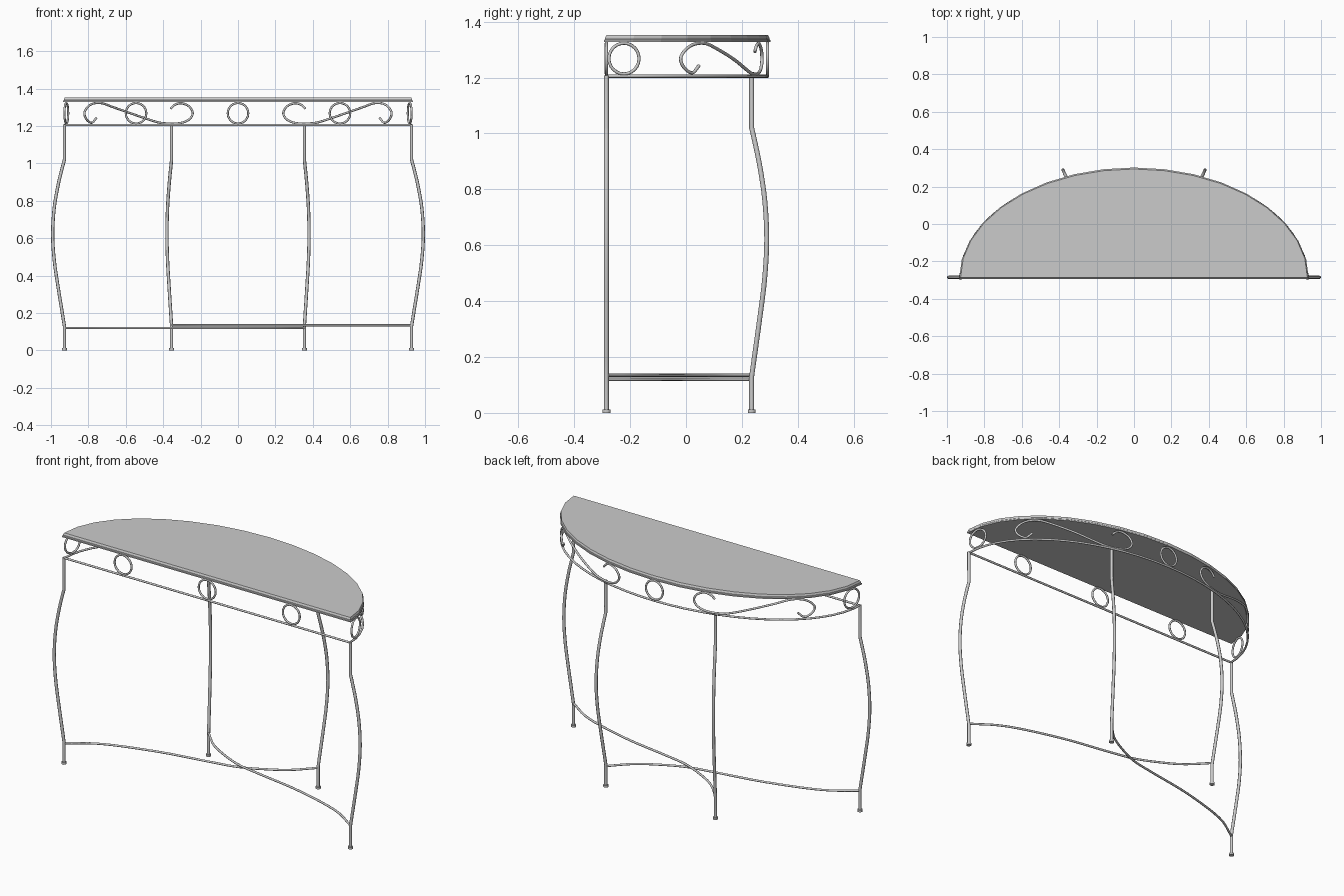
import bpy, bmesh, math
from mathutils import Vector

if "Cube" in bpy.data.objects:
    bpy.data.objects.remove(bpy.data.objects["Cube"])

A, B, Y0 = 0.925, 0.577, -0.285   # half-ellipse plan of the table


def smooth_path(pts, n=5):
    """Catmull-Rom sampling through the given points."""
    p = [Vector(q) for q in pts]
    p = [2 * p[0] - p[1]] + p + [2 * p[-1] - p[-2]]
    out = []
    for i in range(1, len(p) - 2):
        a, b, c, d = p[i - 1:i + 3]
        for k in range(n):
            t = k / n
            out.append(0.5 * (2 * b + (c - a) * t + (2 * a - 5 * b + 4 * c - d) * t * t
                              + (3 * b - a - 3 * c + d) * t ** 3))
    return out + [p[-2]]


def tube(name, pts, r, closed=False):
    cu = bpy.data.curves.new(name, 'CURVE')
    cu.dimensions = '3D'
    cu.bevel_depth = r
    cu.bevel_resolution = 2
    cu.use_fill_caps = True
    sp = cu.splines.new('POLY')
    sp.points.add(len(pts) - 1)
    for s, q in zip(sp.points, pts):
        s.co = (*q, 1)
    sp.use_cyclic_u = closed
    sp.use_smooth = True
    ob = bpy.data.objects.new(name, cu)
    bpy.context.collection.objects.link(ob)
    return ob


def arc_y(x):
    return Y0 + B * math.sqrt(max(0, 1 - (x / A) ** 2))


def outline(a, b, y0, n):
    return [(a * math.cos(math.pi * i / n), y0 + b * math.sin(math.pi * i / n)) for i in range(n + 1)]


# Table top: stepped half-ellipse slab
bm = bmesh.new()
loops = []
for off, z in [(0.008, 1.328), (0.008, 1.335), (0.004, 1.338), (0.004, 1.344), (0.0, 1.352)]:
    loops.append([bm.verts.new((x, y, z)) for x, y in
                  outline(A + 0.002 + off, B + 0.002 + 2 * off, Y0 - off, 18)])
for lo, hi in zip(loops, loops[1:]):
    for i in range(len(lo)):
        j = (i + 1) % len(lo)
        bm.faces.new((lo[i], lo[j], hi[j], hi[i]))
bm.faces.new(loops[-1])
bm.faces.new(loops[0][::-1])
bmesh.ops.recalc_face_normals(bm, faces=bm.faces)
me = bpy.data.meshes.new("table_top")
bm.to_mesh(me)
bm.free()
bpy.context.collection.objects.link(bpy.data.objects.new("table_top", me))

# Lower apron frame: straight front bar and curved back bar
tube("apron_front_bar", [(-A, Y0, 1.205), (A, Y0, 1.205)], 0.006)
tube("apron_curved_bar", [(x, y, 1.205) for x, y in outline(A, B, Y0, 30)], 0.006)

# Legs: (height, outward bulge fraction)
LEG = [(1.02, 0), (0.96, 0.25), (0.88, 0.55), (0.76, 0.87), (0.62, 1), (0.48, 0.86), (0.34, 0.54), (0.13, 0)]


def leg(name, x, y, bx, by):
    mid = smooth_path([(x + bx * f, y + by * f, z) for z, f in LEG], 4)
    tube(name, [(x, y, 1.208)] + mid + [(x, y, 0.005)], 0.0088)
    bpy.ops.mesh.primitive_cylinder_add(vertices=12, radius=0.014, depth=0.012, location=(x, y, 0.006))
    bpy.context.object.name = name + "_foot"


# Scroll in the apron: (x, z), wrapped on the curved plan
SCROLL = [(.36, 1.292), (.34, 1.312), (.305, 1.322), (.262, 1.305), (.242, 1.268), (.265, 1.232),
          (.32, 1.214), (.40, 1.215), (.46, 1.229), (.56, 1.263), (.66, 1.298), (.735, 1.323),
          (.79, 1.313), (.82, 1.275), (.812, 1.238), (.783, 1.217), (.757, 1.243)]

# Stretcher plan from a front leg to the opposite back leg
STRETCHER = [(-.928, -.285), (-.75, -.175), (-.45, -.085), (-.16, -.033), (0, .0),
             (.14, .062), (.25, .13), (.355, .235)]


def ring(name, c, tangent):
    t = Vector(tangent).normalized()
    tube(name, [Vector(c) + 0.055 * (math.cos(a) * t + math.sin(a) * Vector((0, 0, 1)))
                for a in (2 * math.pi * i / 24 for i in range(24))], 0.0058, True)


for side, s in (("left", -1), ("right", 1)):
    leg(f"front_leg_{side}", s * 0.928, Y0, s * 0.063, 0)
    leg(f"back_leg_{side}", s * 0.355, 0.235, s * 0.025, 0.054)
    tube(f"scroll_{side}", smooth_path([(s * x, arc_y(x), z) for x, z in SCROLL]), 0.006)
    z = 0.12 if s < 0 else 0.135
    tube(f"stretcher_{side}", smooth_path([(-s * x, y, z) for x, y in STRETCHER]
                                          if s > 0 else [(x, y, z) for x, y in STRETCHER]), 0.0062)
    ring(f"front_ring_{side}", (s * 0.545, Y0, 1.268), (1, 0, 0))
    ring(f"side_ring_{side}", (s * 0.918, -0.222, 1.268), (-s * 0.19, 1, 0))

ring("front_ring_centre", (0, Y0, 1.268), (1, 0, 0))
ring("back_ring_centre", (0, Y0 + B, 1.268), (1, 0, 0))
